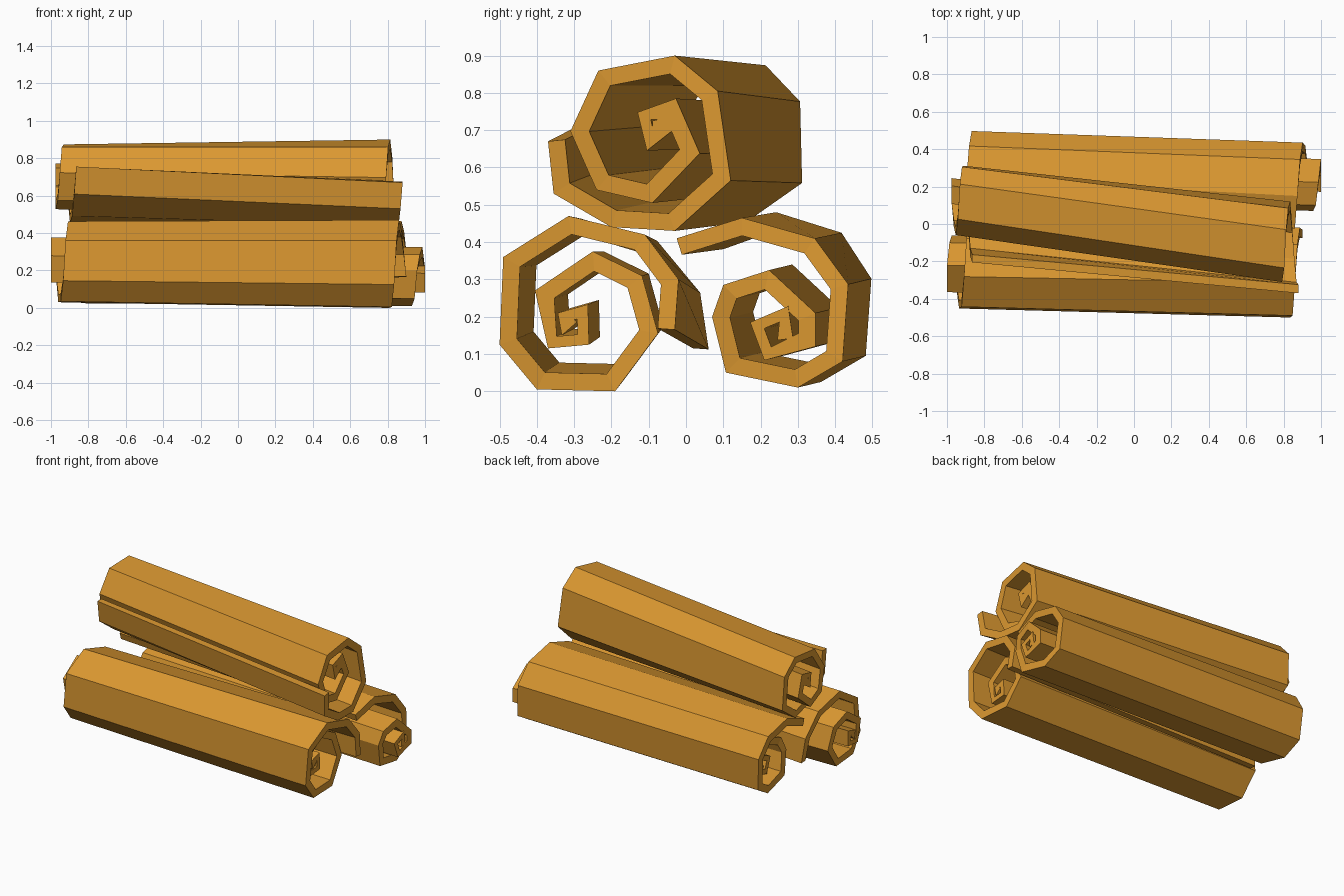
import bpy
import bmesh
from mathutils import Vector, Matrix

cube = bpy.data.objects.get("Cube")
if cube:
    bpy.data.objects.remove(cube)

BARK = (0.70, 0.31, 0.03, 1.0)
bark = bpy.data.materials.new("bark orange")
bark.use_nodes = True
bark.diffuse_color = BARK
bark.node_tree.nodes["Principled BSDF"].inputs["Base Color"].default_value = BARK


def wall_normal(a, b, side):
    """Unit normal of a segment, pointing to the inside of the curl."""
    d = (b - a).normalized()
    return Vector((-d.y, d.x)) * side


def inner_edge(points, side):
    """Mitred inward offset of the spiral; the wall thins towards the core."""
    result = []
    last = len(points) - 1
    for i, p in enumerate(points):
        before = wall_normal(points[max(i - 1, 0)], points[max(i, 1)], side)
        after = wall_normal(points[min(i, last - 1)], points[min(i + 1, last)], side)
        thickness = 0.046 if i < last - 5 else 0.03
        miter = (before + after) / max(1 + before.dot(after), 0.6)
        result.append(p + miter * thickness)
    return result


def curled_stick(name, outline, side, centre, tail_x, core_x,
                 length, shift, scale, twist, tail_shift):
    """Loft a rolled sheet between its right-hand and left-hand spiral ends."""
    outer = [Vector(p) for p in outline]
    inner = inner_edge(outer, side)
    centre, shift, tail_shift = Vector(centre), Vector(shift), Vector(tail_shift)
    turn = Matrix.Rotation(twist, 2)
    bm = bmesh.new()
    rings = []
    for i, pair in enumerate(zip(outer, inner)):
        # the sheet telescopes lengthwise as it winds inward
        x = tail_x + (core_x - tail_x) * min(1, i / 10)
        flare = tail_shift * max(0, 1 - 0.4 * i)
        far = [centre + turn @ (p - centre) * scale + shift + flare for p in pair]
        section = [(x, pair[0]), (x, pair[1]),
                   (x - length, far[1]), (x - length, far[0])]
        rings.append([bm.verts.new((sx, p.x, p.y)) for sx, p in section])
    for a, b in zip(rings, rings[1:]):
        for k in range(4):
            m = (k + 1) % 4
            bm.faces.new((a[k], a[m], b[m], b[k]))
    bm.faces.new(rings[0])
    bm.faces.new(reversed(rings[-1]))
    bmesh.ops.recalc_face_normals(bm, faces=bm.faces)
    mesh = bpy.data.meshes.new(name)
    bm.to_mesh(mesh)
    bm.free()
    mesh.materials.append(bark)
    obj = bpy.data.objects.new(name, mesh)
    bpy.context.collection.objects.link(obj)
    return obj


# Upper stick, lying askew across the two below
curled_stick(
    "upper_stick",
    [(-.37, .67), (-.355, .53), (-.2, .44), (-.03, .43), (.12, .565),
     (.085, .805), (-.03, .9), (-.235, .86), (-.31, .697), (-.24, .54),
     (-.09, .505), (.037, .638), (-.027, .785), (-.13, .748), (-.105, .645),
     (-.035, .7), (-.05, .735), (-.09, .725), (-.09, .69)],
    side=1, centre=(-.09, .67), tail_x=.88, core_x=.77, length=1.745,
    shift=(.225, .005), scale=.9, twist=-.12, tail_shift=(-.09, .05))

# Lower front stick, its core sliding out to the right
curled_stick(
    "lower_front_stick",
    [(-.03, .165), (-.02, .3), (-.11, .42), (-.315, .47), (-.49, .36),
     (-.5, .125), (-.4, .005), (-.19, 0), (-.075, .155), (-.118, .31),
     (-.25, .375), (-.405, .27), (-.37, .115), (-.26, .125), (-.263, .233),
     (-.344, .21), (-.333, .15), (-.293, .185)],
    side=1, centre=(-.27, .23), tail_x=.9, core_x=.77, length=1.77,
    shift=(.03, .012), scale=.92, twist=0, tail_shift=(.08, -.07))

# Lower back stick, curled the other way, its core sliding out to the left
curled_stick(
    "lower_back_stick",
    [(-.025, .41), (.15, .465), (.345, .41), (.435, .287), (.42, .08),
     (.3, .01), (.107, .05), (.07, .2), (.1, .285), (.223, .325),
     (.347, .21), (.347, .12), (.21, .083), (.172, .185), (.274, .228),
     (.287, .142), (.245, .137), (.25, .185)],
    side=-1, centre=(.25, .23), tail_x=.86, core_x=1, length=1.77,
    shift=(.062, .015), scale=1, twist=0, tail_shift=(.05, 0))
